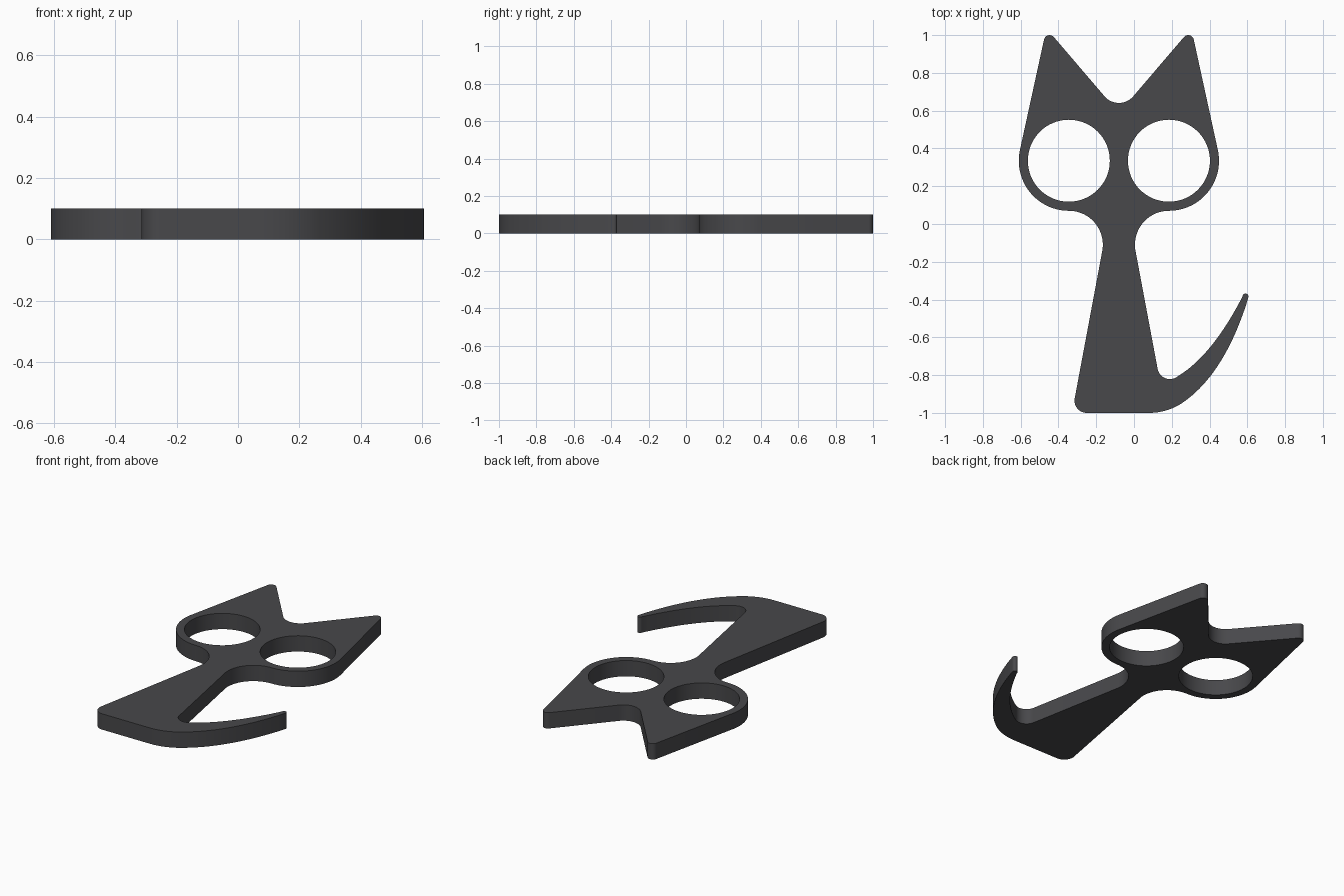
import bpy
from math import sin, cos, radians

if "Cube" in bpy.data.objects:
    bpy.data.objects.remove(bpy.data.objects["Cube"])

THICK = 0.10
MID = -0.08          # symmetry line of the head


def arc(cx, cy, r, a0, a1, n=16):
    """Points on an arc, angles in degrees."""
    out = []
    for i in range(n + 1):
        a = radians(a0 + (a1 - a0) * i / n)
        out.append((cx + r * cos(a), cy + r * sin(a)))
    return out


def bend(p, c, q, n=20):
    """Points on a quadratic curve from p to q with control point c."""
    out = []
    for i in range(n + 1):
        t = i / n
        out.append(tuple((1 - t) ** 2 * p[k] + 2 * t * (1 - t) * c[k] + t * t * q[k]
                         for k in range(2)))
    return out


# Right half of the head: notch, ear tip, cheek, neck
half = arc(MID, 0.741, 0.1, -90, -40, 10)
half += arc(0.287, 0.97, 0.03, 140, 12.3, 12)
half += arc(0.185, 0.335, 0.265, 12.3, -90, 36)
half += arc(0.185, -0.11, 0.18, 90, 190.5, 28)[1:]
left_half = [(2 * MID - x, y) for x, y in reversed(half)][:-1]

# Body side, tail and base
tail = arc(0.19, -0.755, 0.066, 190.5, 300, 16)
tail += bend((0.225, -0.81), (0.41, -0.703), (0.574, -0.385))[1:]
tail += arc(0.59, -0.384, 0.016, 150, -15, 8)
tail += bend((0.605, -0.392), (0.482, -0.789), (0.263, -0.942))[1:]
tail += arc(0.08, -0.68, 0.32, -55, -90, 12)[1:]
base = arc(-0.25, -0.935, 0.065, 270, 169.5, 14)

outline = half + tail + base + left_half
eyes = [arc(x, 0.335, 0.217, 0, 360, 64)[:-1] for x in (-0.345, 0.185)]

# Filled and extruded plate with two eye holes
curve = bpy.data.curves.new("cat_plate_profile", 'CURVE')
curve.dimensions = '2D'
curve.fill_mode = 'BOTH'
curve.extrude = THICK / 2
for pts in [outline] + eyes:
    s = curve.splines.new('POLY')
    s.points.add(len(pts) - 1)
    for p, (x, y) in zip(s.points, pts):
        p.co = (x, y, 0, 1)
    s.use_cyclic_u = True

plate = bpy.data.objects.new("cat_plate", curve)
bpy.context.collection.objects.link(plate)
plate.location.z = THICK / 2
bpy.context.view_layer.objects.active = plate
plate.select_set(True)
bpy.ops.object.convert(target='MESH')
plate = bpy.context.view_layer.objects.active

# Weld the caps to the walls and shade the rounded walls smooth
bpy.ops.object.mode_set(mode='EDIT')
bpy.ops.mesh.select_all(action='SELECT')
bpy.ops.mesh.remove_doubles(threshold=0.0002)
bpy.ops.mesh.normals_make_consistent(inside=False)
bpy.ops.object.mode_set(mode='OBJECT')
bpy.ops.object.shade_smooth_by_angle(angle=radians(30))

mat = bpy.data.materials.new("dark_grey")
mat.diffuse_color = (0.065, 0.065, 0.07, 1)
mat.use_nodes = True
mat.node_tree.nodes["Principled BSDF"].inputs["Base Color"].default_value = mat.diffuse_color
plate.data.materials.clear()
plate.data.materials.append(mat)
